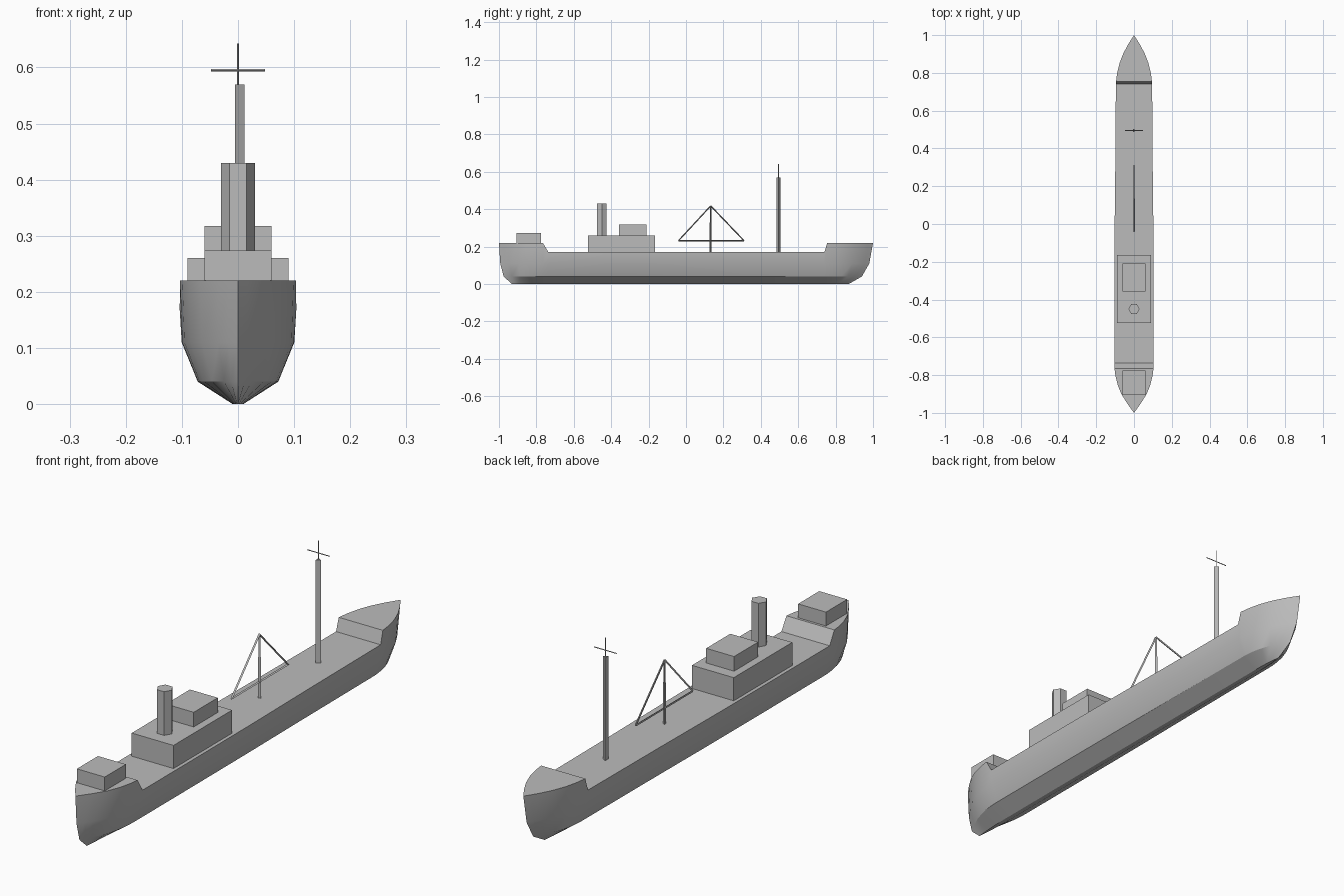
import bpy, bmesh, math
from mathutils import Vector

cube = bpy.data.objects.get("Cube")
if cube:
    bpy.data.objects.remove(cube, do_unlink=True)

grey = bpy.data.materials.new("plain grey")
grey.use_nodes = True
GREY = (0.5, 0.5, 0.5, 1)
grey.diffuse_color = GREY
grey.node_tree.nodes["Principled BSDF"].inputs["Base Color"].default_value = GREY


def finish(name, bm):
    bmesh.ops.recalc_face_normals(bm, faces=bm.faces)
    mesh = bpy.data.meshes.new(name)
    bm.to_mesh(mesh)
    bm.free()
    mesh.materials.append(grey)
    obj = bpy.data.objects.new(name, mesh)
    bpy.context.collection.objects.link(obj)
    return obj


def block(name, half_x, y0, y1, z0, z1):
    bm = bmesh.new()
    bmesh.ops.create_cube(bm, size=1)
    for v in bm.verts:
        v.co = (v.co.x * 2 * half_x, (y0 + y1) / 2 + v.co.y * (y1 - y0),
                (z0 + z1) / 2 + v.co.z * (z1 - z0))
    return finish(name, bm)


def rod(name, start, end, radius, sides=3):
    """Prism between two points; upright ones have a corner towards +x."""
    a, b = Vector(start), Vector(end)
    axis = (b - a).normalized()
    u = Vector((1, 0, 0)) if abs(axis.x) < 0.9 else Vector((0, 0, 1))
    w = axis.cross(u)
    bm = bmesh.new()
    rings = []
    for p in (a, b):
        angles = [math.tau * i / sides for i in range(sides)]
        rings.append([bm.verts.new(p + radius * (u * math.cos(t) + w * math.sin(t)))
                      for t in angles])
        bm.faces.new(rings[-1])
    for i in range(sides):
        j = (i + 1) % sides
        bm.faces.new((rings[0][i], rings[0][j], rings[1][j], rings[1][i]))
    return finish(name, bm)


# Hull: deck half-widths at stations from stern to bow
stations = [(-1, 0), (-.975, .018), (-.95, .036), (-.9, .067), (-.85, .087),
            (-.8, .099), (-.765, .103), (-.735, .104), (-.4, .104), (-.05, .103),
            (.3, .099), (.74, .096), (.755, .095), (.8, .089), (.85, .077),
            (.9, .058), (.95, .032), (.975, .016), (1, 0)]
# height, width factor, stern end, bow end; the first row follows the deck
levels = [(None, 1, 1, 1), (.11, .965, .993, .98), (.04, .69, .975, .94),
          (0, .09, .93, .87)]


def station_y(y, stern, bow):
    limit = stern if y < 0 else bow
    if abs(y) <= .77:
        return y
    return math.copysign(.77 + (abs(y) - .77) * (limit - .77) / .23, y)


bm = bmesh.new()
sections = []
for y, half in stations:
    deck = .22 if y <= -.765 or y >= .755 else .17
    rows = [(half * k, station_y(y, s, b), deck if z is None else z)
            for z, k, s, b in levels]
    right = [bm.verts.new((-x, yy, z)) for x, yy, z in rows]
    left = [bm.verts.new(r) for r in rows] if half else right
    sections.append(right + left[::-1])
for a, b in zip(sections, sections[1:]):
    for i in range(len(a)):
        j = (i + 1) % len(a)
        corners = list(dict.fromkeys((a[i], a[j], b[j], b[i])))
        if len(corners) > 2:
            bm.faces.new(corners)
hull = finish("hull", bm)
bpy.ops.object.select_all(action="DESELECT")
hull.select_set(True)
bpy.context.view_layer.objects.active = hull
bpy.ops.object.shade_smooth_by_angle(angle=math.radians(30))

# Deckhouses and funnel
block("stern_house", .06, -.905, -.775, .22, .274)
block("main_deckhouse", .09, -.525, -.165, .17, .26)
block("bridge", .06, -.358, -.21, .26, .317)
rod("funnel", (0, -.45, .26), (0, -.45, .43), .03, 6)

# Cargo derrick amidships
peak, aft, fore = (0, .132, .418), (0, -.04, .232), (0, .31, .232)
rod("derrick_post", (0, .132, .17), (0, .132, .33), .006)
rod("derrick_topmast", (0, .132, .33), peak, .0035)
rod("aft_stay", aft, peak, .004)
rod("fore_stay", fore, peak, .004)
rod("derrick_boom", aft, fore, .004)

# Foremast with pole and yard
rod("foremast", (0, .495, .17), (0, .495, .57), .0115)
rod("mast_pole", (0, .495, .57), (0, .495, .643), .002, 4)
rod("mast_yard", (-.048, .495, .595), (.048, .495, .595), .002, 4)
